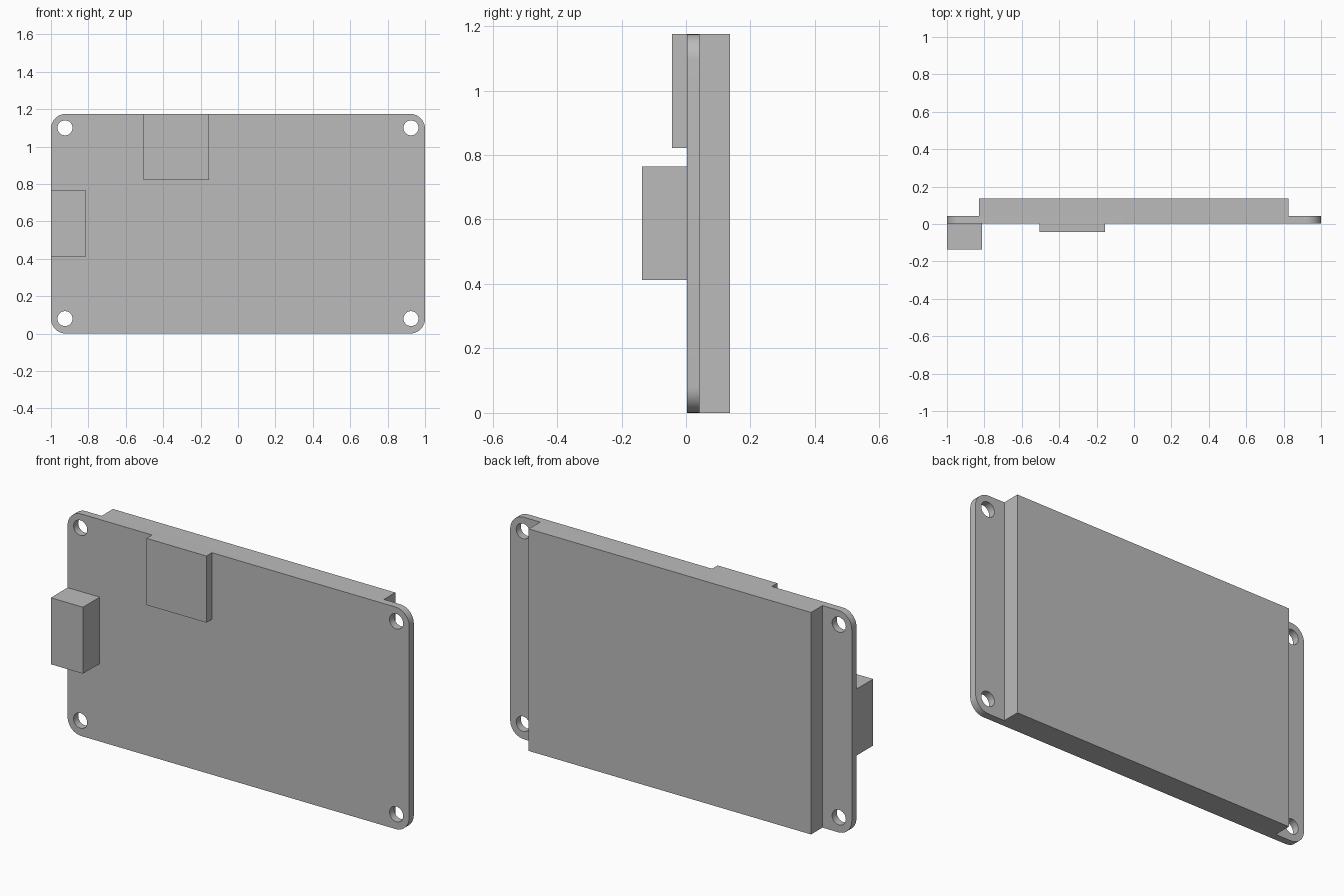
import bpy, bmesh, math
from mathutils import Matrix, Vector

cube = bpy.data.objects.get("Cube")
if cube:
    bpy.data.objects.remove(cube, do_unlink=True)

GREY = (0.5, 0.5, 0.5, 1.0)
HEIGHT = 1.175
BOARD_FRONT, BOARD_BACK = 0.003, 0.042
CORNER = 0.08      # corner radius, also the hole inset
HOLE_RADIUS = 0.04

grey = bpy.data.materials.new("plain_grey")
grey.use_nodes = True
grey.diffuse_color = GREY
grey.node_tree.nodes["Principled BSDF"].inputs["Base Color"].default_value = GREY


def add_object(name, bm):
    bmesh.ops.recalc_face_normals(bm, faces=bm.faces)
    mesh = bpy.data.meshes.new(name)
    bm.to_mesh(mesh)
    bm.free()
    mesh.materials.append(grey)
    obj = bpy.data.objects.new(name, mesh)
    bpy.context.collection.objects.link(obj)
    return obj


def box_mesh(x, y, z):
    """Box spanning the (low, high) pairs on each axis."""
    bm = bmesh.new()
    low, high = (Vector(corner) for corner in zip(x, y, z))
    size = Matrix.Diagonal((high - low).to_4d())
    bmesh.ops.create_cube(bm, size=1, matrix=Matrix.Translation((low + high) / 2) @ size)
    return bm


# Circuit board: plate with rounded corners
bm = box_mesh((-1, 1), (BOARD_FRONT, BOARD_BACK), (0, HEIGHT))
corners = [e for e in bm.edges if abs(e.verts[0].co.y - e.verts[1].co.y) > 0.01]
bmesh.ops.bevel(bm, geom=corners, offset=CORNER, segments=10, profile=0.5, affect='EDGES')
board = add_object("circuit_board", bm)

# Mounting holes in the four corners
bm = bmesh.new()
turn = Matrix.Rotation(math.pi / 2, 4, 'X')
for x in (-1 + CORNER - 0.005, 1 - CORNER + 0.005):
    for z in (CORNER, HEIGHT - CORNER + 0.005):
        bmesh.ops.create_cone(bm, cap_ends=True, segments=32, radius1=HOLE_RADIUS,
                              radius2=HOLE_RADIUS, depth=0.3,
                              matrix=Matrix.Translation((x, 0, z)) @ turn)
cutter = add_object("hole_cutter", bm)
cutter.hide_render = True

holes = board.modifiers.new("mounting_holes", 'BOOLEAN')
holes.operation = 'DIFFERENCE'
holes.solver = 'EXACT'
holes.object = cutter
bpy.ops.object.select_all(action='DESELECT')
bpy.context.view_layer.objects.active = board
board.select_set(True)
bpy.ops.object.modifier_apply(modifier=holes.name)
bpy.data.objects.remove(cutter, do_unlink=True)
bpy.ops.object.shade_smooth_by_angle(angle=math.radians(30))

# Display panel on the back, card slot and plug socket on the front
add_object("display_panel", box_mesh((-0.828, 0.825), (BOARD_BACK, 0.137), (0, HEIGHT)))
add_object("card_slot", box_mesh((-0.505, -0.155), (-0.043, BOARD_FRONT), (0.822, HEIGHT)))
add_object("plug_socket", box_mesh((-1, -0.812), (-0.137, BOARD_FRONT), (0.412, 0.764)))
